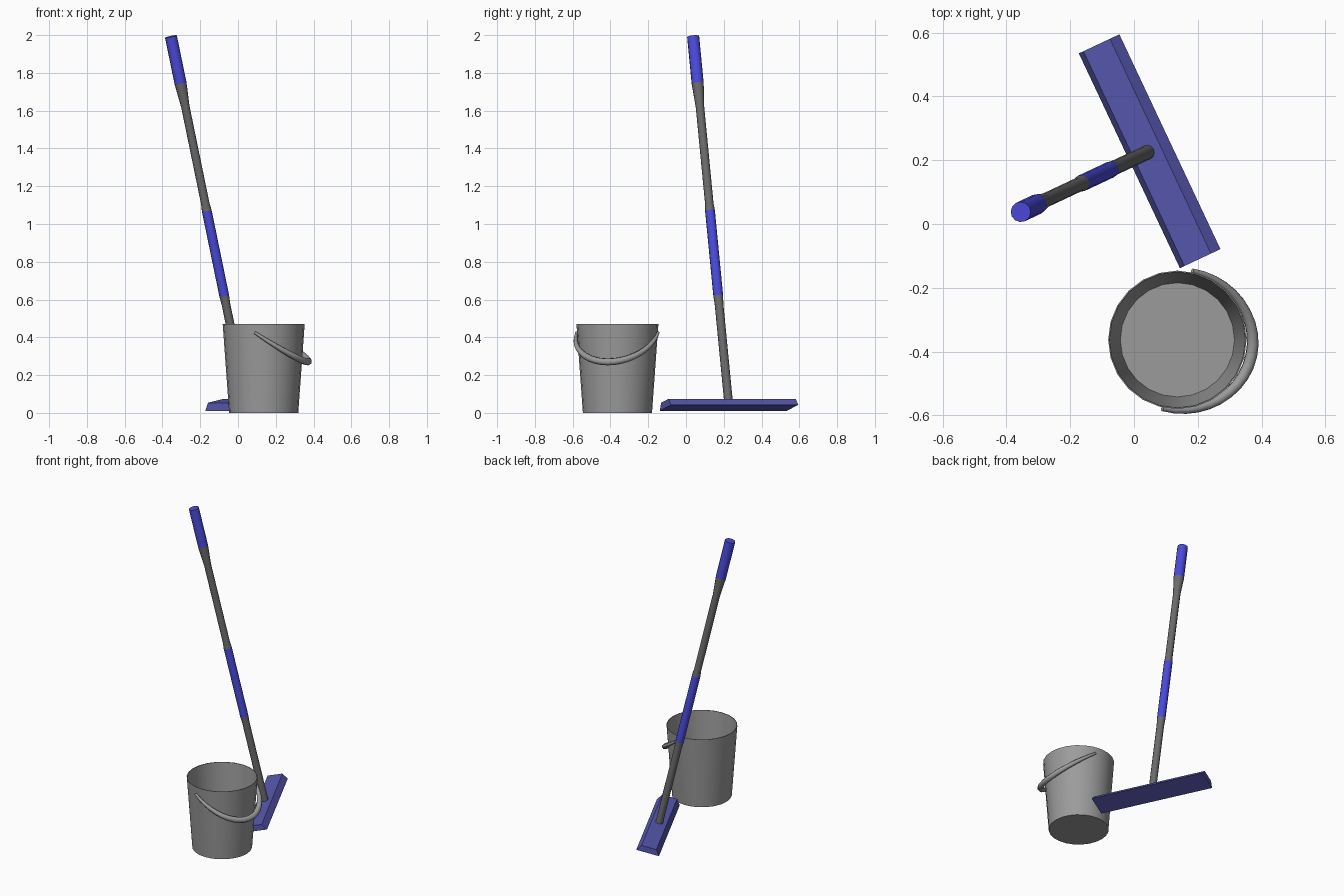
import bpy, bmesh
from math import sin, cos, pi, radians
from mathutils import Matrix, Vector

if "Cube" in bpy.data.objects:
    bpy.data.objects.remove(bpy.data.objects["Cube"])


def material(name, *rgb):
    m = bpy.data.materials.new(name)
    m.diffuse_color = (*rgb, 1)
    m.use_nodes = True
    m.node_tree.nodes["Principled BSDF"].inputs["Base Color"].default_value = m.diffuse_color
    return m


grip_blue = material("grip_blue", 0.07, 0.07, 0.72)
head_blue = material("head_blue", 0.10, 0.10, 0.45)
pole_grey = material("pole_grey", 0.15, 0.15, 0.15)
bucket_grey = material("bucket_grey", 0.33, 0.33, 0.33)


def finish(name, bm, matrix, mat, smooth=True):
    bmesh.ops.recalc_face_normals(bm, faces=bm.faces[:])
    me = bpy.data.meshes.new(name)
    bm.to_mesh(me)
    bm.free()
    ob = bpy.data.objects.new(name, me)
    ob.matrix_world = matrix
    bpy.context.collection.objects.link(ob)
    me.materials.append(mat)
    if smooth:
        bpy.ops.object.select_all(action='DESELECT')
        bpy.context.view_layer.objects.active = ob
        ob.select_set(True)
        bpy.ops.object.shade_smooth_by_angle(angle=radians(35))
    return ob


def lathe(name, profile, sides, matrix, mat):
    """Closed solid of revolution from (radius, height) points, capped at both ends."""
    bm = bmesh.new()
    rings = [[bm.verts.new((r * cos(2 * pi * i / sides), r * sin(2 * pi * i / sides), z))
              for i in range(sides)] for r, z in profile]
    for a, b in zip(rings, rings[1:]):
        for i in range(sides):
            j = (i + 1) % sides
            bm.faces.new((a[i], a[j], b[j], b[i]))
    bm.faces.new(rings[0])
    bm.faces.new(rings[-1])
    return finish(name, bm, matrix, mat)


# Leaning mop frame: local x across the head, y along it, z up the pole
mop = (Matrix.Translation((0.049, 0.228, 0.027))
       @ Matrix.Rotation(radians(25.2), 4, 'Z') @ Matrix.Rotation(radians(-12.8), 4, 'Y'))

# Mop head: trapezoid section extruded along its length
bm = bmesh.new()
section = [(-0.072, 0), (0.072, 0), (0.047, 0.038), (-0.047, 0.038)]
ends = [[bm.verts.new((x, y, z)) for x, z in section] for y in (-0.372, 0.372)]
for i in range(4):
    j = (i + 1) % 4
    bm.faces.new((ends[0][i], ends[0][j], ends[1][j], ends[1][i]))
for e in ends:
    bm.faces.new(e)
finish("mop_head", bm, mop, head_blue, smooth=False)

# Pole sections and grips
pole = mop @ Matrix.Translation((0, 0, 0.004))
lathe("lower_pole", [(0.023, 0.02), (0.023, 0.56), (0.026, 0.604)], 12, pole, pole_grey)
lathe("middle_grip", [(0.026, 0.604), (0.026, 1.066)], 12, pole, grip_blue)
lathe("upper_pole", [(0.026, 1.066), (0.0225, 1.105), (0.0225, 1.63), (0.032, 1.757)], 12,
      pole, pole_grey)
lathe("top_grip", [(0.032, 1.757), (0.032, 2.012)], 12, pole, grip_blue)

# Bucket: thin-walled tapered cup
centre = Vector((0.136, -0.363, 0))
lathe("bucket", [(0.183, 0), (0.217, 0.47), (0.213, 0.47), (0.179, 0.004)], 24,
      Matrix.Translation(centre), bucket_grey)

# Bucket handle: drooping half-ellipse tube, thinner at its ends
out = Vector((0.977, -0.213, 0))
side = Vector((0.213, 0.977, 0))
cu = bpy.data.curves.new("bucket_handle", 'CURVE')
cu.dimensions = '3D'
cu.bevel_depth = 0.019
cu.bevel_resolution = 2
cu.use_fill_caps = True
cu.materials.append(bucket_grey)
sp = cu.splines.new('POLY')
n = 20
sp.points.add(n)
for i, p in enumerate(sp.points):
    t = pi * i / n
    pos = (centre + side * 0.221 * cos(t) + out * 0.237 * sin(t)
           + Vector((0, 0, 0.425 - 0.155 * sin(t))))
    p.co = (*pos, 1)
    p.radius = 0.4 + 0.6 * sin(t)
sp.use_smooth = True
handle = bpy.data.objects.new("bucket_handle", cu)
bpy.context.collection.objects.link(handle)
